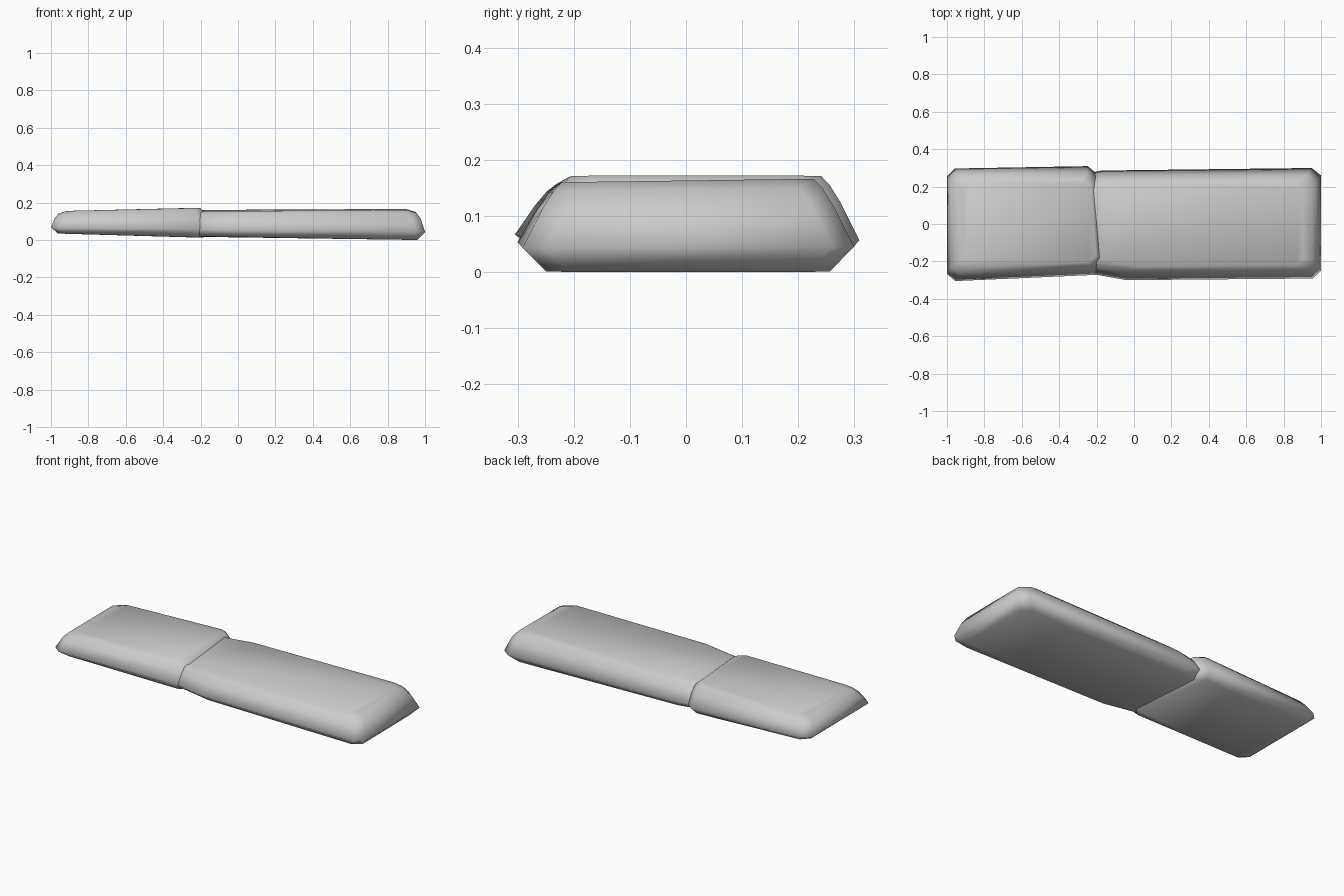
import bpy
import bmesh

cube = bpy.data.objects.get("Cube")
if cube:
    bpy.data.objects.remove(cube, do_unlink=True)

grey = bpy.data.materials.new("stone_grey")
grey.use_nodes = True
colour = (0.6, 0.6, 0.6, 1)
grey.diffuse_color = colour
grey.node_tree.nodes["Principled BSDF"].inputs["Base Color"].default_value = colour

# Side profile shared by both slabs: end inset, side inset, height fraction
PROFILE = [(0.04, 0.042, 0), (0, 0, 0.27), (0.022, 0.035, 0.7),
           (0.045, 0.055, 0.9), (0.09, 0.07, 1)]


def mix(a, b, t):
    return a + (b - a) * t


def slab(name, front, back, bottom, top, cut_left, cut_right, ends, roll):
    """Loft chamfered rectangles through a skewed four-cornered outline.
    front and back hold (x left, x right, y left, y right)."""
    bm = bmesh.new()
    length = front[1] - front[0]
    width = back[2] - front[2]
    rings = []
    for dx, dy, h in PROFILE:
        u0, u1 = dx * ends[0] / length, 1 - dx * ends[1] / length
        v0, v1 = dy / width, 1 - dy / width
        lx, rx = cut_left / length, cut_right / length
        cy = 0.04 / width
        outline = [(u0 + lx, v0), (u1 - rx, v0), (u1, v0 + cy), (u1, v1 - cy),
                   (u1 - rx, v1), (u0 + lx, v1), (u0, v1 - cy), (u0, v0 + cy)]
        ring = []
        for u, v in outline:
            x = mix(mix(front[0], front[1], u), mix(back[0], back[1], u), v)
            y = mix(mix(front[2], front[3], u), mix(back[2], back[3], u), v)
            z = mix(mix(bottom[0], bottom[1], u), mix(top[0], top[1], u), h)
            ring.append(bm.verts.new((x, y, z + roll * h * (v - 0.5))))
        rings.append(ring)
    for low, high in zip(rings, rings[1:]):
        for i in range(len(low)):
            j = (i + 1) % len(low)
            bm.faces.new((low[i], low[j], high[j], high[i]))
    bm.faces.new(rings[0][::-1])
    bm.faces.new(rings[-1])
    bmesh.ops.recalc_face_normals(bm, faces=bm.faces)
    for face in bm.faces:
        face.smooth = True
    mesh = bpy.data.meshes.new(name)
    bm.to_mesh(mesh)
    bm.free()
    mesh.materials.append(grey)
    obj = bpy.data.objects.new(name, mesh)
    bpy.context.collection.objects.link(obj)


# Long slab on the model's left
slab("long_slab", (-0.24, 1, -0.302, -0.291), (-0.4, 1, 0.283, 0.3),
     (0.02, 0), (0.157, 0.164), 0.2, 0.045, (1, 1), 0.008)

# Short slab on the model's right, overlapping the long one
slab("short_slab", (-1, -0.16, -0.307, -0.27), (-1, -0.205, 0.296, 0.31),
     (0.036, 0.013), (0.154, 0.173), 0.045, 0.045, (1, 0.4), 0)
